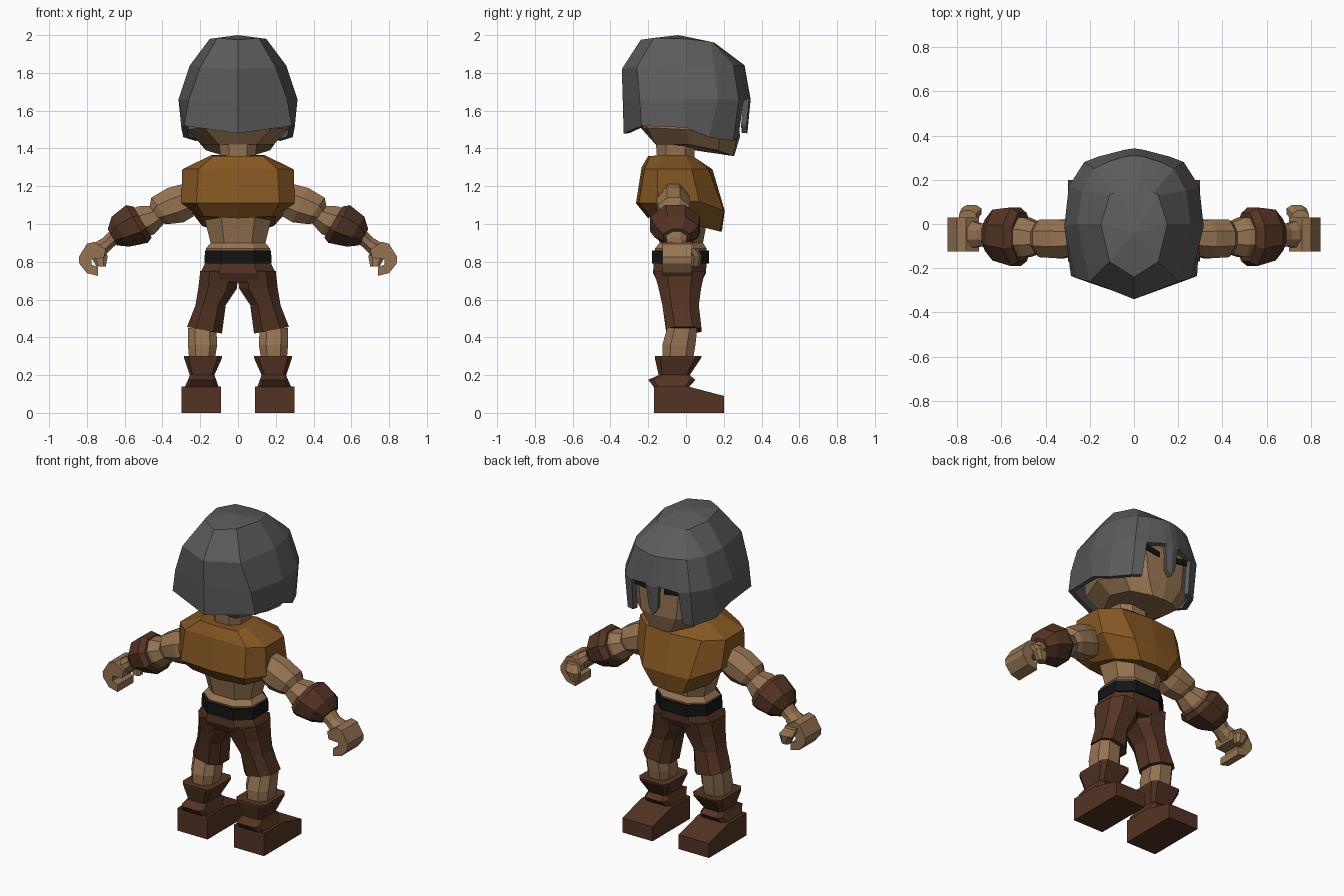
import bpy, bmesh, math
from mathutils import Vector

cube = bpy.data.objects.get("Cube")
if cube:
    bpy.data.objects.remove(cube, do_unlink=True)


def material(name, rgb):
    m = bpy.data.materials.new(name)
    m.use_nodes = True
    m.diffuse_color = (*rgb, 1)
    bsdf = m.node_tree.nodes["Principled BSDF"]
    bsdf.inputs["Base Color"].default_value = (*rgb, 1)
    bsdf.inputs["Roughness"].default_value = 0.9
    return m


HAIR = material("dark grey", (0.105, 0.105, 0.105))
SKIN = material("tan skin", (0.30, 0.172, 0.083))
VEST = material("ochre cloth", (0.235, 0.095, 0.016))
LEATHER = material("brown leather", (0.088, 0.034, 0.017))
BLACK = material("black", (0.007, 0.007, 0.007))


def finish(name, bm, mat):
    bmesh.ops.recalc_face_normals(bm, faces=bm.faces)
    me = bpy.data.meshes.new(name)
    bm.to_mesh(me)
    bm.free()
    me.materials.append(mat)
    ob = bpy.data.objects.new(name, me)
    bpy.context.collection.objects.link(ob)
    return ob


def loft(name, rows, mat, side=1, caps=(True, True), skip=()):
    """Bridge closed rings of equal length; skip drops columns of the last band."""
    bm = bmesh.new()
    rings = [[bm.verts.new((p[0] * side, p[1], p[2])) for p in r] for r in rows]
    n = len(rows[0])
    for j in range(len(rings) - 1):
        for i in range(n):
            if j == len(rings) - 2 and i in skip:
                continue
            k = (i + 1) % n
            bm.faces.new((rings[j][i], rings[j][k], rings[j + 1][k], rings[j + 1][i]))
    for use, r in zip(caps, (rings[0], rings[-1])):
        if use:
            bm.faces.new(r)
    return finish(name, bm, mat)


def sym(half):
    """Complete a half ring that runs from the back to the front centre line."""
    return half + [(-x, y, z) for x, y, z in reversed(half) if x > 0]


def ring(x0, x1, y0, y1, z, tilt=0.0, c=0.25):
    """Level ring with cut corners; tilt raises the outer (x1) side."""
    a, b = (x1 - x0) * c, (y1 - y0) * c
    pts = [(x0 + a, y0), (x1 - a, y0), (x1, y0 + b), (x1, y1 - b),
           (x1 - a, y1), (x0 + a, y1), (x0, y1 - b), (x0, y0 + b)]
    return [(x, y, z + tilt * (x - x0) / (x1 - x0)) for x, y in pts]


def arm_ring(x, z, h, y0, y1, angle=30, c=0.3):
    """Ring across an arm that slopes down by the given angle."""
    up = Vector((math.sin(math.radians(angle)), 0, math.cos(math.radians(angle))))
    return [(x + up.x * v, y, z + up.z * v) for v, y, _ in ring(-h, h, y0, y1, 0, 0, c)]


def prism(name, profile, y0, y1, mat, side=1):
    """Extrude an x-z profile along y."""
    return loft(name, [[(x, y, z) for x, z in profile] for y in (y0, y1)], mat, side)


# Hair: shell with a pointed fringe lock and openings beside it
hair_rows = [
    [(0, -.24, 1.975), (.11, -.17, 1.985), (.15, 0, 1.98), (.11, .13, 1.965),
     (.09, .14, 1.962), (.06, .145, 1.96), (.02, .15, 1.96), (0, .15, 1.96)],
    [(0, -.34, 1.82), (.20, -.26, 1.83), (.255, 0, 1.84), (.235, .15, 1.84),
     (.18, .25, 1.84), (.12, .28, 1.84), (.04, .305, 1.84), (0, .31, 1.84)],
    [(0, -.335, 1.66), (.26, -.245, 1.66), (.315, -.01, 1.66), (.295, .17, 1.66),
     (.225, .28, 1.66), (.16, .305, 1.65), (.045, .335, 1.67), (0, .342, 1.66)],
    [(0, -.33, 1.48), (.285, -.235, 1.52), (.30, 0, 1.51), (.29, .12, 1.46),
     (.225, .25, 1.44), (.17, .275, 1.45), (.03, .32, 1.52), (0, .325, 1.48)],
]
hair = loft("hair", [[(0, -.04, 2.0)] * 14] + [sym(r) for r in hair_rows], HAIR,
            caps=(False, False), skip=(5, 8))
bm = bmesh.new()
bm.from_mesh(hair.data)
bmesh.ops.remove_doubles(bm, verts=bm.verts, dist=0.0005)
bmesh.ops.recalc_face_normals(bm, faces=bm.faces)
bm.to_mesh(hair.data)
bm.free()
shell = hair.modifiers.new("thickness", "SOLIDIFY")
shell.thickness = 0.03
shell.offset = -1

# Head with a jutting chin, brows and neck
loft("head", [sym(r) for r in (
    [(0, -.16, 1.42), (.10, -.16, 1.42), (.19, .02, 1.42), (.17, .17, 1.39), (.07, .25, 1.36), (0, .255, 1.36)],
    [(0, -.24, 1.51), (.18, -.21, 1.51), (.265, 0, 1.50), (.225, .18, 1.47), (.12, .27, 1.46), (0, .285, 1.46)],
    [(0, -.27, 1.65), (.20, -.20, 1.65), (.27, 0, 1.65), (.23, .19, 1.65), (.14, .27, 1.66), (0, .28, 1.66)],
    [(0, -.20, 1.80), (.15, -.16, 1.80), (.20, 0, 1.80), (.17, .14, 1.80), (.10, .20, 1.80), (0, .21, 1.80)],
)], SKIN)
for side, label in ((1, "left"), (-1, "right")):
    prism(label + "_brow", [(.05, 1.605), (.15, 1.62), (.15, 1.655), (.05, 1.635)], .278, .287, BLACK, side)
loft("neck", [ring(-.09, .09, -.15, .04, 1.30), ring(-.10, .10, -.16, .05, 1.44)], SKIN)

# Vest
loft("vest", [sym(r) for r in (
    [(0, -.20, 1.36), (.13, -.19, 1.36), (.14, -.12, 1.365), (.13, 0, 1.365), (.10, .05, 1.35), (0, .06, 1.34)],
    [(0, -.235, 1.30), (.21, -.22, 1.29), (.295, -.15, 1.29), (.295, .03, 1.29), (.19, .12, 1.29), (0, .14, 1.29)],
    [(0, -.265, 1.11), (.22, -.25, 1.11), (.30, -.15, 1.11), (.29, .07, 1.12), (.16, .20, 1.07), (0, .205, 1.07)],
    [(0, -.20, 1.03), (.18, -.19, 1.04), (.20, -.12, 1.04), (.19, .06, .99), (.10, .18, .96), (0, .19, .96)],
)], VEST)

# Waist and belt
loft("waist", [ring(-.185, .185, -.17, .12, 1.06), ring(-.145, .145, -.14, .09, .90),
               ring(-.17, .17, -.165, .11, .87), ring(-.16, .16, -.15, .10, .80)], SKIN)
loft("belt", [ring(-.175, .175, -.18, .122, .86), ring(-.178, .178, -.18, .122, .79)], BLACK)

# Trousers
loft("trouser_hips", [ring(-.17, .17, -.17, .11, .80), ring(-.20, .20, -.175, .105, .74),
                      ring(-.205, .205, -.15, .08, .69)], LEATHER)

for side, label in ((1, "left"), (-1, "right")):
    # Trouser leg, shin and boot
    loft(label + "_trouser_leg", [
        ring(.0, .20, -.17, .10, .75), ring(.005, .21, -.145, .08, .66),
        ring(.065, .225, -.125, .068, .57), ring(.085, .27, -.105, .082, .42, .035)], LEATHER, side)
    loft(label + "_shin", [ring(.115, .265, -.10, .06, .45), ring(.11, .265, -.125, .05, .36),
                           ring(.12, .26, -.125, .04, .30)], SKIN, side)
    loft(label + "_boot_shaft", [
        ring(.085, .285, -.165, .082, .30, 0, .12), ring(.085, .285, -.165, .08, .29, 0, .12),
        ring(.125, .255, -.145, .02, .20, 0, .12), ring(.115, .265, -.20, .05, .175, 0, .12),
        ring(.10, .285, -.165, .01, .13, 0, .12)], LEATHER, side)
    loft(label + "_boot_foot", [[(x, -.17, 0), (x, .20, 0), (x, .20, .09), (x, .01, .14), (x, -.17, .14)]
                                for x in (.09, .298)], LEATHER, side)

    # Arm, bracer and wrist
    loft(label + "_upper_arm", [
        arm_ring(.25, 1.13, .09, -.14, .01, 10), arm_ring(.33, 1.10, .10, -.155, .02, 25),
        arm_ring(.41, 1.07, .085, -.15, .02, 35), arm_ring(.44, 1.05, .055, -.13, .0, 30)], SKIN, side)
    loft(label + "_elbow", [
        arm_ring(.42, 1.05, .055, -.13, .0), arm_ring(.485, 1.02, .085, -.15, .03),
        arm_ring(.54, 1.00, .085, -.15, .03)], SKIN, side)
    loft(label + "_bracer", [
        arm_ring(.505, 1.01, .095, -.17, .05), arm_ring(.535, 1.00, .115, -.19, .075),
        arm_ring(.622, .96, .092, -.165, .065), arm_ring(.665, .93, .05, -.12, .02)], LEATHER, side)
    loft(label + "_wrist", [arm_ring(.64, .945, .04, -.11, .01, 40), arm_ring(.69, .90, .036, -.10, .0, 40),
                            arm_ring(.74, .86, .045, -.11, .02, 40)], SKIN, side)

    # Curled hand and thumb
    prism(label + "_hand", [(.70, .865), (.76, .905), (.80, .895), (.843, .825), (.84, .79), (.80, .74),
                            (.74, .725), (.74, .77), (.775, .785), (.775, .815), (.71, .82)],
          -.125, .03, SKIN, side)
    loft(label + "_thumb", [ring(.715, .79, .0, .06, .87), ring(.69, .78, .03, .085, .83),
                            ring(.70, .75, .025, .075, .775)], SKIN, side)
